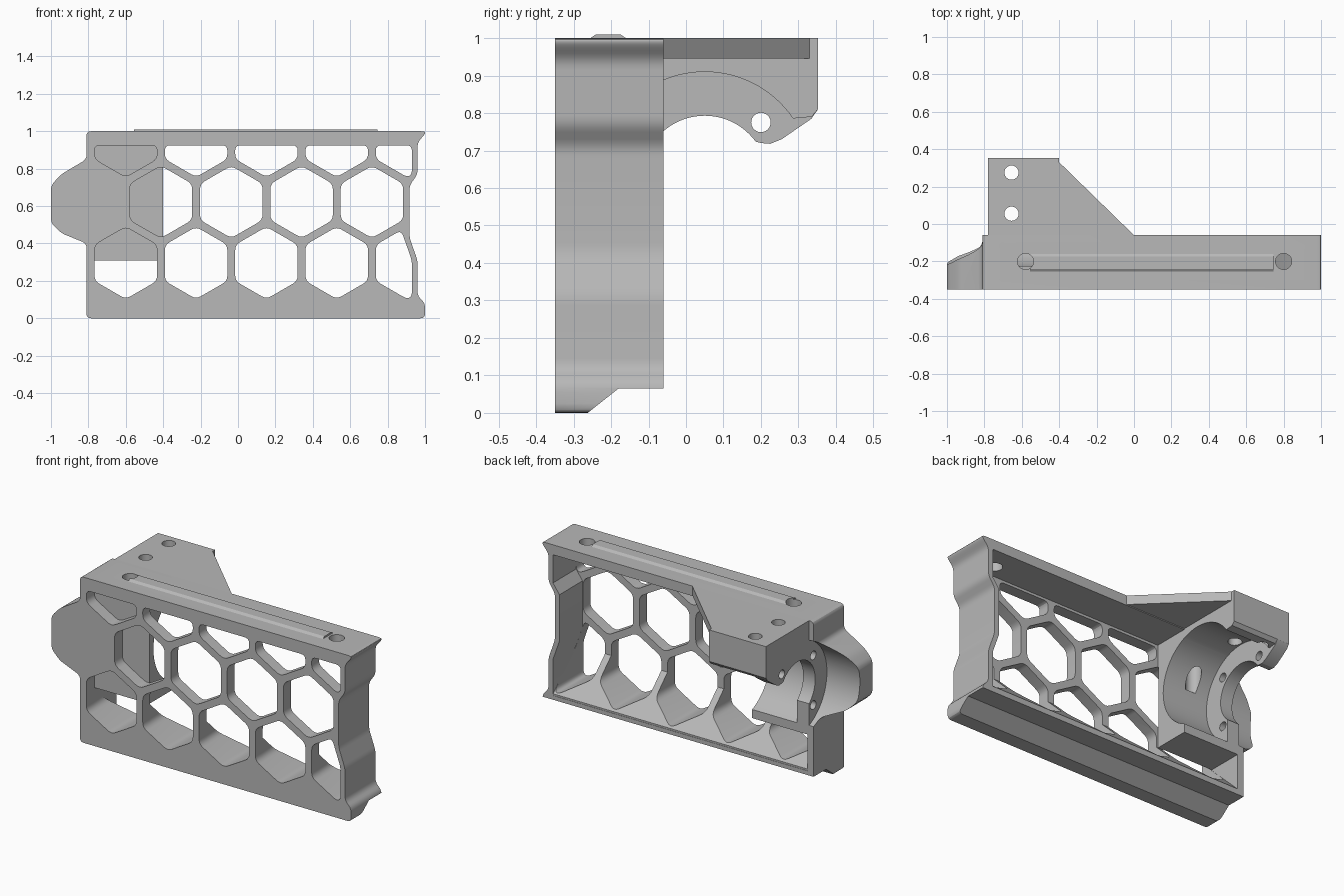
import bpy, bmesh, math
from mathutils import Vector

cube = bpy.data.objects.get("Cube")
if cube:
    bpy.data.objects.remove(cube, do_unlink=True)

grey = bpy.data.materials.new("plain grey")
grey.use_nodes = True
grey.diffuse_color = (0.48, 0.48, 0.48, 1)
grey.node_tree.nodes["Principled BSDF"].inputs["Base Color"].default_value = (0.48, 0.48, 0.48, 1)


def place(axis, a, b, c):
    """Put profile point (a, b) at depth c along the axis."""
    return {"x": (c, a, b), "y": (a, c, b), "z": (a, b, c)}[axis]


def prism(name, pts, axis, lo, hi):
    bm = bmesh.new()
    face = bm.faces.new([bm.verts.new(place(axis, a, b, lo)) for a, b in pts])
    new = bmesh.ops.extrude_face_region(bm, geom=[face])["geom"]
    shift = Vector(place(axis, 0, 0, hi - lo))
    bmesh.ops.translate(bm, verts=[v for v in new if isinstance(v, bmesh.types.BMVert)], vec=shift)
    bmesh.ops.recalc_face_normals(bm, faces=bm.faces)
    mesh = bpy.data.meshes.new(name)
    bm.to_mesh(mesh)
    bm.free()
    mesh.materials.append(grey)
    ob = bpy.data.objects.new(name, mesh)
    bpy.context.collection.objects.link(ob)
    return ob


def circle(a, b, r, n=64):
    return [(a + r * math.cos(math.tau * i / n), b + r * math.sin(math.tau * i / n)) for i in range(n)]


def rounded(pts, r, steps=4):
    """Round every corner of a polygon."""
    out = []
    pts = [Vector(p) for p in pts]
    for i, p in enumerate(pts):
        ends = []
        for q in (pts[i - 1], pts[(i + 1) % len(pts)]):
            d = q - p
            ends.append(p + d.normalized() * min(r, d.length * 0.4))
        for k in range(steps + 1):
            t = k / steps
            out.append(tuple(ends[0] * (1 - t) ** 2 + p * 2 * t * (1 - t) + ends[1] * t * t))
    return out


def clip(pts, nx, nz, limit):
    """Keep the part of a polygon on the inner side of a line."""
    out = []
    for i, p in enumerate(pts):
        q = pts[(i + 1) % len(pts)]
        dp = nx * p[0] + nz * p[1] - limit
        dq = nx * q[0] + nz * q[1] - limit
        if dp <= 0:
            out.append(p)
        if dp * dq < 0:
            t = dp / (dp - dq)
            out.append((p[0] + (q[0] - p[0]) * t, p[1] + (q[1] - p[1]) * t))
    return out


def cut(targets, pts, axis, lo, hi):
    cutter = prism("cutter", pts, axis, lo, hi)
    cutter.hide_render = True
    for ob in targets:
        mod = ob.modifiers.new("cut", "BOOLEAN")
        mod.operation = "DIFFERENCE"
        mod.solver = "EXACT"
        mod.object = cutter
        bpy.context.view_layer.objects.active = ob
        bpy.ops.object.modifier_apply(modifier=mod.name)
    bpy.data.objects.remove(cutter, do_unlink=True)


FRONT, BACK, PLATE = -0.35, -0.06, -0.28
AXIS_Y, AXIS_Z = 0.05, 0.625

# Frame: wavy right end and rounded left bulge
outline = [(-0.81, 0), (1, 0), (1, 0.08), (0.96, 0.12), (0.96, 0.31), (0.917, 0.43),
           (0.917, 0.71), (0.96, 0.77), (0.96, 0.94), (1, 0.985), (1, 1), (-0.81, 1),
           (-0.81, 0.85), (-0.945, 0.77), (-1, 0.71), (-1, 0.51), (-0.945, 0.455), (-0.81, 0.4)]
frame = prism("honeycomb_frame", rounded(outline, 0.025), "y", FRONT, BACK)

# Hollow back of the frame
cavity = [(-0.77, 0.09), (-0.77, 0.31), (-0.4, 0.31), (-0.4, 0.94), (0.93, 0.94), (0.93, 0.77),
          (0.887, 0.71), (0.887, 0.43), (0.93, 0.31), (0.93, 0.09)]
cut([frame], cavity, "y", PLATE, 0.1)

# Sloped floor behind the bottom row
floor = prism("sloped_floor", [(-0.3, 0.08), (-0.3, 0.33), (-0.062, 0.1), (-0.062, 0.08)], "x", -0.785, 0.94)

# Honeycomb cells in three rows
PITCH = 0.376
rows = [(0.948, -0.6, 5, (0.06, -0.043, 0.0227)),
        (0.622, -0.412, 4, None),
        (0.296, -0.6, 5, (0.12, 0.043, 0.1249))]
for z, x0, count, slope in rows:
    for i in range(count):
        cell = circle(0, 0, 0.193, 6)
        cell = [(x0 + PITCH * i + b, z + a) for a, b in cell]
        cell = clip(clip(cell, 0, 1, 0.925), 1, 0, 0.93)
        if slope:
            cell = clip(cell, *slope)
        cell = rounded(cell, 0.03)
        cut([frame], cell, "y", -0.5, PLATE + 0.005)
        if z < 0.4:
            cut([floor], cell, "y", -0.5, 0.1)

# Stepped underside
cut([frame], [(-0.275, -0.01), (-0.18, 0.065), (0, 0.065), (0, -0.1), (-0.275, -0.1)], "x", -1.1, 1.1)

# Upper rear block, gusset and mounting flange
block = prism("rear_block", [(BACK, 1), (0.352, 1), (0.352, 0.81), (0.335, 0.79), (0.28, 0.785), (BACK, 0.785)],
              "x", -0.7, -0.4)
gusset = prism("top_gusset", [(-0.4, BACK), (0, BACK), (-0.4, 0.33)], "z", 0.945, 1)
flange = prism("mounting_flange", [(BACK, 1), (0.352, 1), (0.352, 0.81), (0.335, 0.785), (0.255, 0.73),
                                   (0.225, 0.718), (0.2, 0.72), (0.18, 0.725), (BACK, 0.6)], "x", -0.78, -0.7)

# Round socket, clearance on the left side, centre hole and bolt holes
cut([frame, block], circle(AXIS_Y, AXIS_Z, 0.285, 96), "x", -0.7, -0.3)
cut([frame], circle(AXIS_Y, AXIS_Z, 0.28, 96), "x", -1.1, -0.78)
cut([frame, flange], circle(AXIS_Y, AXIS_Z, 0.168), "x", -0.9, -0.6)
for sy, sz in ((1, 1), (-1, 1), (-1, -1)):
    cut([frame, flange] if sy < 0 else [flange],
        circle(AXIS_Y + 0.15 * sy, AXIS_Z + 0.15 * sz, 0.026, 24), "x", -0.95, -0.6)

# Raised rail on top
rail = prism("top_rail", [(-0.255, 0.995), (-0.255, 1), (-0.24, 1.01), (-0.175, 1.01), (-0.16, 1), (-0.16, 0.995)],
             "x", -0.555, 0.745)

# Vertical holes
cut([frame, rail], circle(-0.58, -0.2, 0.043, 32), "z", 0.7, 1.1)
cut([frame], circle(0.8, -0.2, 0.043, 32), "z", 0.7, 1.1)
for y in (0.055, 0.275):
    cut([block], circle(-0.655, y, 0.038, 32), "z", 0.7, 1.1)

for ob in (frame, floor, block, gusset, flange, rail):
    bpy.ops.object.select_all(action="DESELECT")
    ob.select_set(True)
    bpy.context.view_layer.objects.active = ob
    bpy.ops.object.shade_smooth_by_angle(angle=math.radians(25))
